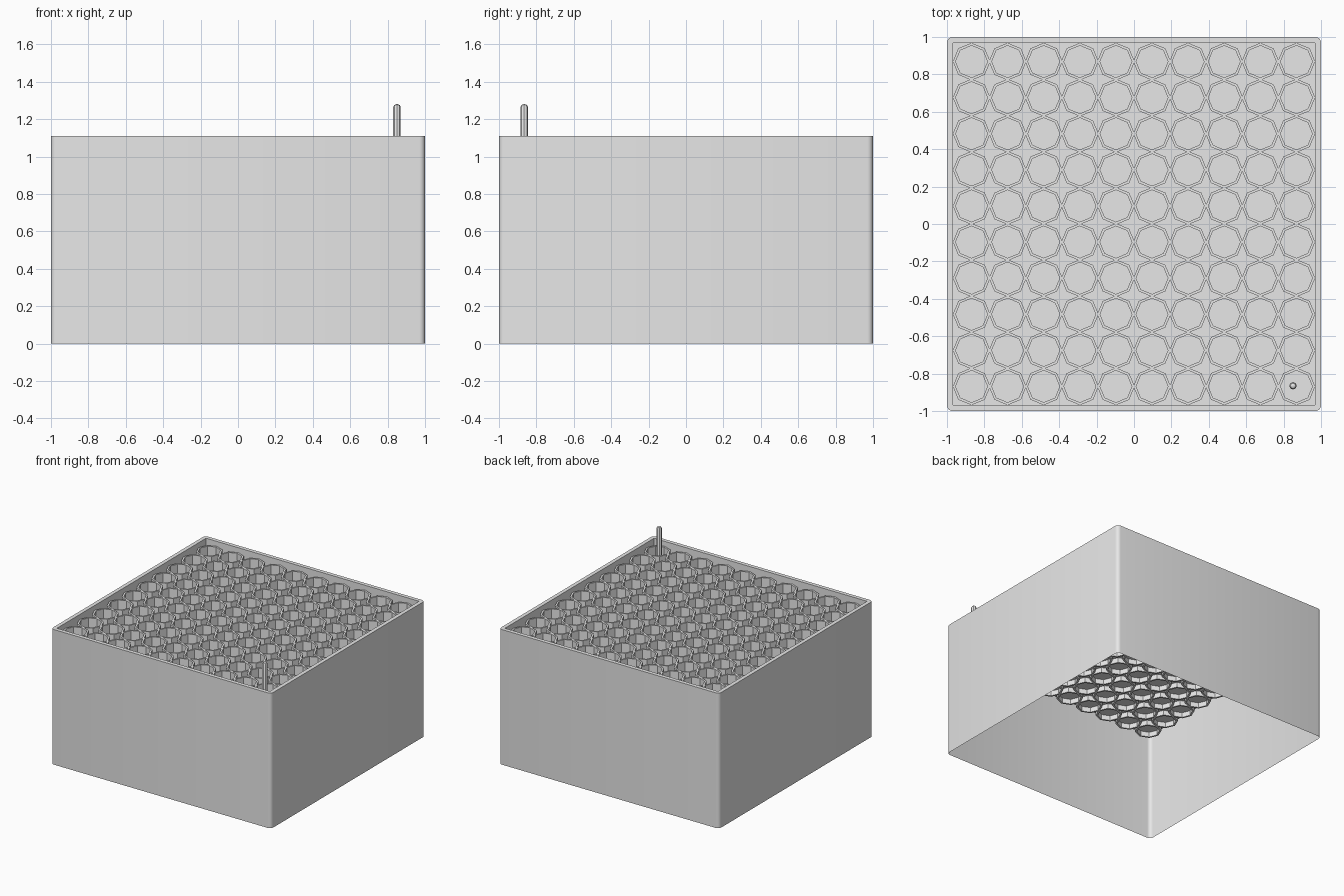
import bpy
import bmesh
from math import cos, sin, pi, radians

cube = bpy.data.objects.get("Cube")
if cube:
    bpy.data.objects.remove(cube, do_unlink=True)

grey = bpy.data.materials.new("light grey")
grey.use_nodes = True
colour = (0.8, 0.8, 0.8, 1)
grey.diffuse_color = colour
grey.node_tree.nodes["Principled BSDF"].inputs["Base Color"].default_value = colour


def rounded_square(half, radius, z, steps=4):
    """Points of a rounded square, counter-clockwise."""
    points = []
    for corner in range(4):
        middle = pi / 4 + corner * pi / 2
        cx = (half - radius) * (1 if cos(middle) > 0 else -1)
        cy = (half - radius) * (1 if sin(middle) > 0 else -1)
        for i in range(steps + 1):
            a = corner * pi / 2 + i / steps * pi / 2
            points.append((cx + radius * cos(a), cy + radius * sin(a), z))
    return points


def polygon(radius, z, sides=8):
    return [(radius * cos(2 * pi * i / sides), radius * sin(2 * pi * i / sides), z)
            for i in range(sides)]


def loft(name, loops, close=False, cap_start=False, cap_end=False):
    """Skin a row of point loops into a mesh object."""
    bm = bmesh.new()
    rings = [[bm.verts.new(p) for p in loop] for loop in loops]
    pairs = list(zip(rings, rings[1:]))
    if close:
        pairs.append((rings[-1], rings[0]))
    for low, high in pairs:
        n = len(low)
        for i in range(n):
            j = (i + 1) % n
            bm.faces.new((low[i], low[j], high[j], high[i]))
    if cap_start:
        bm.faces.new(rings[0][::-1])
    if cap_end:
        bm.faces.new(rings[-1])
    mesh = bpy.data.meshes.new(name)
    bm.to_mesh(mesh)
    bm.free()
    mesh.materials.append(grey)
    obj = bpy.data.objects.new(name, mesh)
    bpy.context.collection.objects.link(obj)
    return obj


def smooth(obj):
    bpy.ops.object.select_all(action="DESELECT")
    obj.select_set(True)
    bpy.context.view_layer.objects.active = obj
    bpy.ops.object.shade_smooth_by_angle(angle=radians(35))


HEIGHT = 1.11
FLOOR = 0.87
PITCH = 0.193
COUNT = 10
first = -PITCH * (COUNT - 1) / 2

# Thin open-bottomed case with a top rim folding down to the raised floor
case = loft("case", [
    rounded_square(1.0, 0.03, 0),
    rounded_square(1.0, 0.03, HEIGHT),
    rounded_square(0.968, 0.004, HEIGHT),
    rounded_square(0.968, 0.004, FLOOR),
], cap_end=True)
smooth(case)

# Octagonal tubes passing through the floor, repeated in a square grid
tubes = loft("tube_grid", [
    polygon(0.1, 0.83), polygon(0.1, 1.07),
    polygon(0.085, 1.07), polygon(0.085, 0.83),
], close=True)
tubes.location = (first, first, 0)
for axis in range(2):
    array = tubes.modifiers.new("repeat", "ARRAY")
    array.count = COUNT
    array.use_relative_offset = False
    array.use_constant_offset = True
    offset = [0, 0, 0]
    offset[axis] = PITCH
    array.constant_offset_displace = offset

# Round-tipped pin standing in the front corner tube
pin = loft("pin", [
    polygon(0.02, FLOOR), polygon(0.02, 1.265),
    polygon(0.014, 1.276), polygon(0.004, 1.28),
], cap_start=True, cap_end=True)
pin.location = (0.85, -0.865, 0)
smooth(pin)
